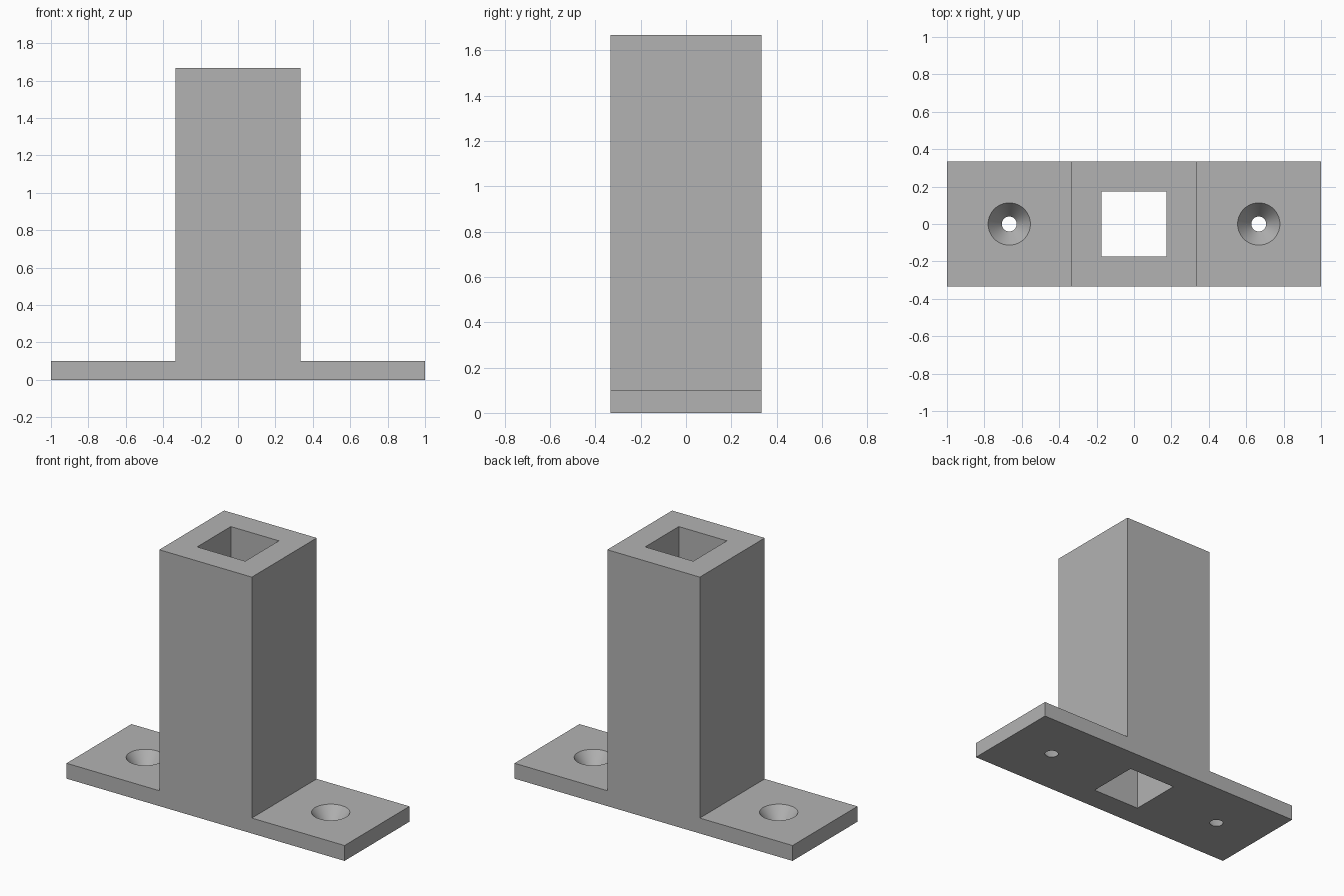
import bpy
import bmesh
from mathutils import Matrix

if "Cube" in bpy.data.objects:
    bpy.data.objects.remove(bpy.data.objects["Cube"], do_unlink=True)

DEPTH = 0.667        # front to back
PLATE = 0.10         # base thickness
TOP = 1.667          # post height
POST = 0.333         # post half width
SOCKET = 0.346       # socket width
SCREW_X = 0.667      # screw hole offset
R_LOW, R_HIGH = 0.04, 0.113

grey = bpy.data.materials.new("plain grey")
grey.use_nodes = True
colour = (0.45, 0.45, 0.45, 1)
grey.diffuse_color = colour
grey.node_tree.nodes["Principled BSDF"].inputs["Base Color"].default_value = colour


def make_object(name, bm):
    bmesh.ops.recalc_face_normals(bm, faces=bm.faces)
    mesh = bpy.data.meshes.new(name)
    bm.to_mesh(mesh)
    bm.free()
    mesh.materials.append(grey)
    obj = bpy.data.objects.new(name, mesh)
    bpy.context.collection.objects.link(obj)
    return obj


def cut(target, cutter):
    cutter.hide_render = True
    mod = target.modifiers.new("cut", 'BOOLEAN')
    mod.operation = 'DIFFERENCE'
    mod.solver = 'EXACT'
    mod.object = cutter
    bpy.context.view_layer.objects.active = target
    bpy.ops.object.modifier_apply(modifier=mod.name)
    bpy.data.objects.remove(cutter, do_unlink=True)


# Base plate and post: one inverted T profile, extruded front to back
half = [(1, 0), (1, PLATE), (POST, PLATE), (POST, TOP)]
profile = half + [(-x, z) for x, z in reversed(half)]
bm = bmesh.new()
face = bm.faces.new([bm.verts.new((x, -DEPTH / 2, z)) for x, z in profile])
ext = bmesh.ops.extrude_face_region(bm, geom=[face])
bmesh.ops.translate(bm, vec=(0, DEPTH, 0),
                    verts=[v for v in ext["geom"] if isinstance(v, bmesh.types.BMVert)])
stand = make_object("socket_stand", bm)

# Square socket through the full height
bm = bmesh.new()
bmesh.ops.create_cube(bm, size=1, matrix=Matrix.Translation((0, 0, TOP / 2))
                      @ Matrix.Diagonal((SOCKET, SOCKET, TOP + 0.2, 1)))
cut(stand, make_object("socket_cutter", bm))

# Countersunk screw holes, tapering through the plate
over = 0.02
slope = (R_HIGH - R_LOW) / PLATE
for side in (-1, 1):
    bm = bmesh.new()
    bmesh.ops.create_cone(bm, cap_ends=True, segments=64,
                          radius1=R_LOW - slope * over, radius2=R_HIGH + slope * over,
                          depth=PLATE + 2 * over,
                          matrix=Matrix.Translation((side * SCREW_X, 0, PLATE / 2)))
    cut(stand, make_object("screw_hole_cutter", bm))

# Smooth hole walls, crisp edges elsewhere
bpy.ops.object.select_all(action='DESELECT')
stand.select_set(True)
bpy.context.view_layer.objects.active = stand
bpy.ops.object.shade_smooth_by_angle()
